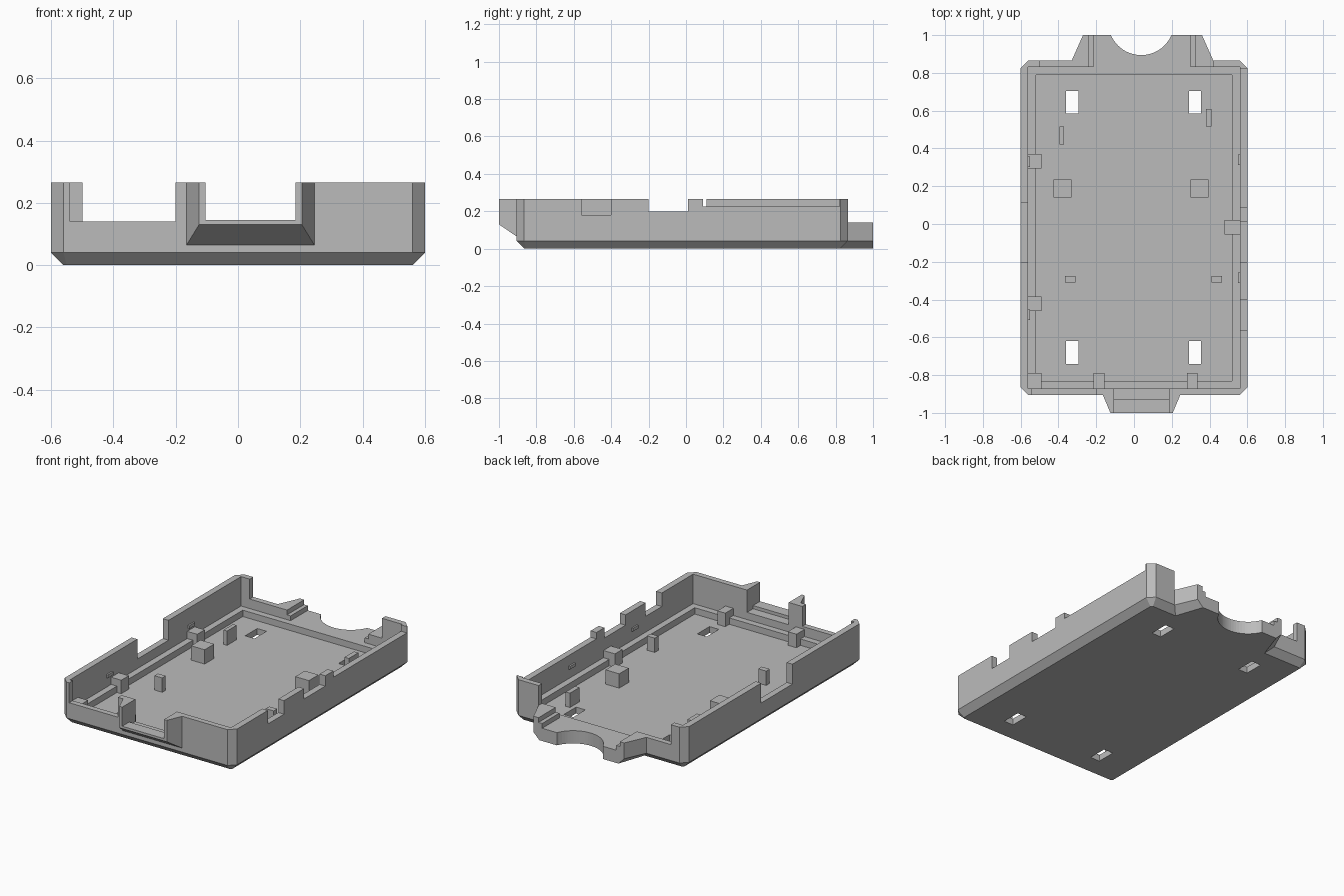
import bpy, bmesh, math

if "Cube" in bpy.data.objects:
    bpy.data.objects.remove(bpy.data.objects["Cube"], do_unlink=True)

grey = bpy.data.materials.new("plain_grey")
grey.use_nodes = True
grey.diffuse_color = (0.5, 0.5, 0.5, 1)
grey.node_tree.nodes["Principled BSDF"].inputs["Base Color"].default_value = (0.5, 0.5, 0.5, 1)


def finish(name, bm):
    bmesh.ops.recalc_face_normals(bm, faces=bm.faces)
    mesh = bpy.data.meshes.new(name)
    bm.to_mesh(mesh)
    bm.free()
    mesh.materials.append(grey)
    ob = bpy.data.objects.new(name, mesh)
    bpy.context.collection.objects.link(ob)
    return ob


def loft(name, sections):
    """Closed solid through rings that have the same number of points."""
    bm = bmesh.new()
    rings = [[bm.verts.new(p) for p in ring] for ring in sections]
    for a, b in zip(rings, rings[1:]):
        for i in range(len(a)):
            j = (i + 1) % len(a)
            bm.faces.new((a[i], a[j], b[j], b[i]))
    bm.faces.new(rings[0])
    bm.faces.new(rings[-1])
    return finish(name, bm)


def box(name, x0, x1, y0, y1, z0, z1):
    ring = [(x0, y0), (x1, y0), (x1, y1), (x0, y1)]
    return loft(name, [[(x, y, z) for x, y in ring] for z in (z0, z1)])


def combine(target, tool, operation):
    mod = target.modifiers.new("combine", "BOOLEAN")
    mod.operation = operation
    mod.solver = "EXACT"
    mod.object = tool
    graph = bpy.context.evaluated_depsgraph_get()
    result = bpy.data.meshes.new_from_object(target.evaluated_get(graph))
    target.modifiers.clear()
    target.data = result
    bpy.data.objects.remove(tool, do_unlink=True)


def cut(x0, x1, y0, y1, z0, z1=0.5):
    combine(tray, box("cutter", x0, x1, y0, y1, z0, z1), "DIFFERENCE")


def outline(inset, z, c=0.04):
    x, f, b = 0.6 - inset, -0.905 + inset, 0.865 - inset
    return [(p, q, z) for p, q in ((-x + c, f), (x - c, f), (x, f + c), (x, b - c),
                                   (x - c, b), (-x + c, b), (-x, b - c), (-x, f + c))]


# Outer shell with a bevelled underside
tray = loft("tray", [outline(0.04, 0, 0.01), outline(0, 0.04), outline(0, 0.265)])


# Rear tab with slanted, bevelled sides
def tab_ring(inset, z):
    i = inset
    return [(-0.35 + i, 0.8, z), (0.44 - i, 0.8, z), (0.42 - i, 0.865 - i, z),
            (0.36 - i, 1, z), (-0.27 + i, 1, z), (-0.33 + i, 0.865 - i, z)]


combine(tray, loft("rear_tab", [tab_ring(0.04, 0), tab_ring(0, 0.04), tab_ring(0, 0.14)]), "UNION")


# Front spout, tapering forward
def spout_ring(y, x0, x1, z):
    return [(x0, y, z), (x1, y, z), (x1, y, 0.265), (x0, y, 0.265)]


combine(tray, loft("front_spout", [spout_ring(-0.88, -0.165, 0.245, 0.065),
                                   spout_ring(-0.905, -0.165, 0.245, 0.065),
                                   spout_ring(-1, -0.125, 0.205, 0.13)]), "UNION")

# Main cavity, leaving a ledge around the floor
cut(-0.56, 0.56, -0.87, 0.83, 0.08)
cut(-0.52, 0.52, -0.83, 0.79, 0.04)

# Openings in the front wall
cut(-0.54, -0.2, -0.95, -0.86, 0.14)
cut(-0.105, 0.185, -1.1, -0.86, 0.145)
cut(-0.105, 0.185, -0.93, -0.86, 0.125)

# Openings in the side walls
cut(-0.7, -0.55, -0.2, 0.11, 0.14)
for y0, y1, z in ((-0.56, -0.4, 0.18), (-0.2, 0.01, 0.2), (0.09, 0.82, 0.225)):
    cut(0.55, 0.7, y0, y1, z)

# Lowered rear wall and stepped rear tab
cut(-0.5, 0.42, 0.82, 1.1, 0.14)
cut(-0.24, 0.325, 0.81, 1.1, 0.11)
cut(-0.215, 0.3, 0.78, 1.1, 0.08)

# Round bite in the rear tab
arc = [(0.038 + 0.174 * math.cos(math.tau * i / 64), 1.068 + 0.174 * math.sin(math.tau * i / 64))
       for i in range(64)]
combine(tray, loft("cutter", [[(x, y, z) for x, y in arc] for z in (-0.1, 0.5)]), "DIFFERENCE")

# Four floor slots
for x in (-0.36, 0.29):
    for y in (-0.74, 0.585):
        cut(x, x + 0.065, y, y + 0.12, -0.1, 0.2)

# Posts standing on the floor
for x0, x1, y0, y1 in ((-0.425, -0.33, 0.14, 0.235), (0.3, 0.395, 0.14, 0.235),
                       (-0.395, -0.37, 0.42, 0.515), (0.38, 0.41, 0.515, 0.61),
                       (-0.365, -0.31, -0.31, -0.275), (0.41, 0.465, -0.31, -0.275)):
    box("floor_post", x0, x1, y0, y1, 0.035, 0.13)

# Support blocks on the ledge
for x0, x1, y0, y1 in ((-0.565, -0.49, 0.295, 0.37), (-0.565, -0.49, -0.46, -0.385),
                       (0.48, 0.565, -0.055, 0.02), (-0.215, -0.155, -0.875, -0.79),
                       (0.28, 0.335, -0.875, -0.79), (-0.565, -0.49, -0.875, -0.79)):
    box("ledge_support", x0, x1, y0, y1, 0.035, 0.125)

# Small snap catches on the inner walls
for side in (-1, 1):
    for y in (-0.285, 0.34) if side > 0 else (-0.48, 0.33):
        xs = sorted((side * 0.55, side * 0.57))
        box("snap_catch", xs[0], xs[1], y - 0.028, y + 0.028, 0.14, 0.16)
